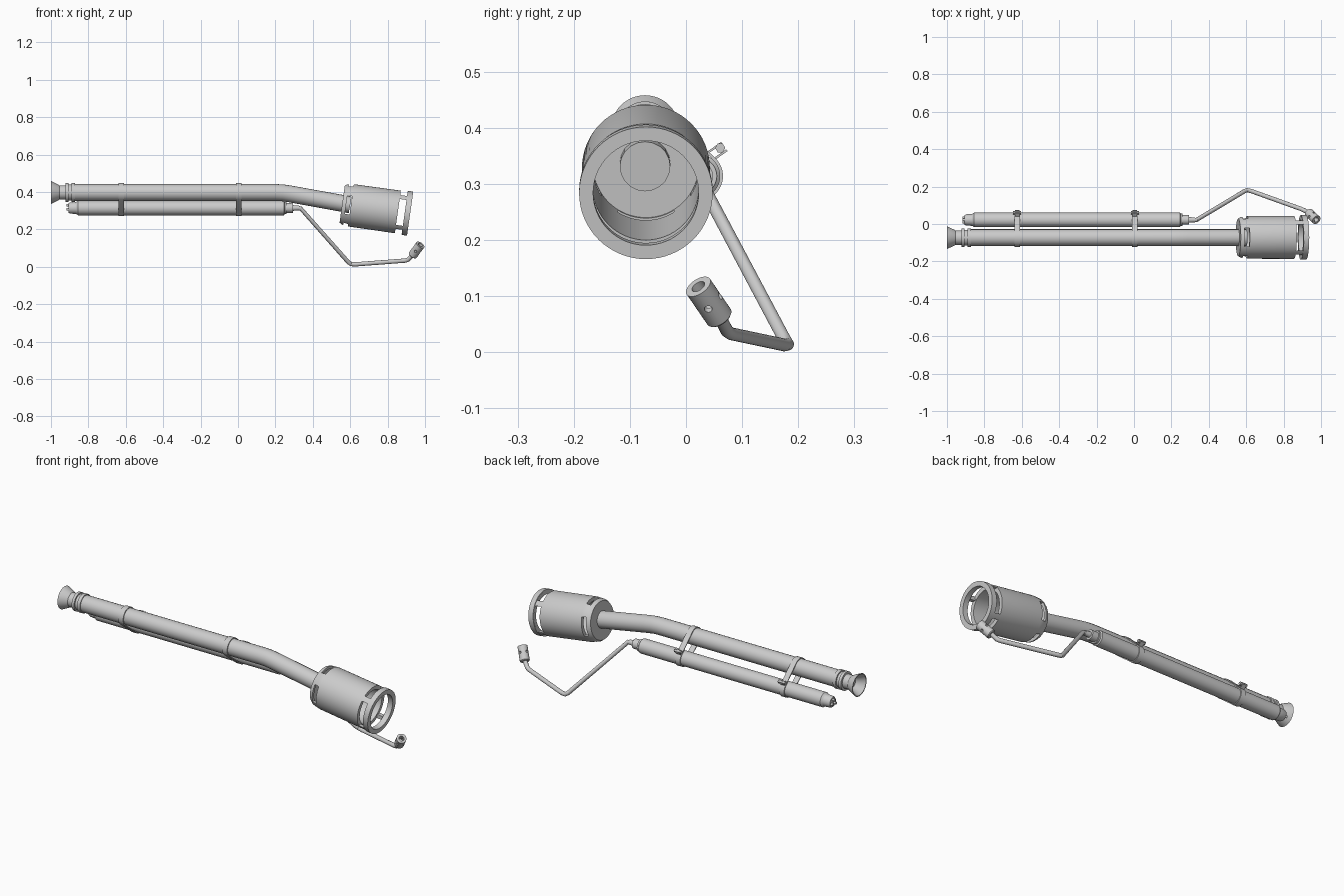
import bpy, bmesh, math
from mathutils import Vector, Matrix

if "Cube" in bpy.data.objects:
    bpy.data.objects.remove(bpy.data.objects["Cube"])

steel = bpy.data.materials.new("plain_grey")
steel.use_nodes = True
steel.diffuse_color = (0.6, 0.6, 0.6, 1)
steel.node_tree.nodes["Principled BSDF"].inputs["Base Color"].default_value = (0.6, 0.6, 0.6, 1)


def activate(ob):
    bpy.ops.object.select_all(action='DESELECT')
    ob.select_set(True)
    bpy.context.view_layer.objects.active = ob


def finish(name, bm):
    bmesh.ops.remove_doubles(bm, verts=bm.verts, dist=1e-5)
    bmesh.ops.recalc_face_normals(bm, faces=bm.faces)
    me = bpy.data.meshes.new(name)
    bm.to_mesh(me)
    bm.free()
    ob = bpy.data.objects.new(name, me)
    bpy.context.collection.objects.link(ob)
    me.materials.append(steel)
    smooth(ob)
    return ob


def smooth(ob):
    activate(ob)
    bpy.ops.object.shade_smooth_by_angle(angle=math.radians(30))


def frame(origin, direction):
    z = Vector(direction).normalized()
    x = Vector((0, 1, 0))
    x = (x - z * x.dot(z)).normalized()
    y = z.cross(x)
    return Matrix.Translation(origin) @ Matrix((x, y, z)).transposed().to_4x4()


def lathe(name, profile, origin, direction, n=48):
    """Turn (distance, radius) points about an axis."""
    bm = bmesh.new()
    m = frame(origin, direction)
    rings = [[bm.verts.new(m @ Vector((r * math.cos(math.tau * i / n),
                                       r * math.sin(math.tau * i / n), s)))
              for i in range(n)] for s, r in profile]
    for a, b in zip(rings, rings[1:]):
        for i in range(n):
            bm.faces.new((a[i - 1], a[i], b[i], b[i - 1]))
    return finish(name, bm)


def tube(name, points, radius):
    cu = bpy.data.curves.new(name, 'CURVE')
    cu.dimensions = '3D'
    cu.bevel_depth = radius
    cu.bevel_resolution = 8
    cu.use_fill_caps = True
    sp = cu.splines.new('POLY')
    sp.points.add(len(points) - 1)
    for p, co in zip(sp.points, points):
        p.co = (*co, 1)
    ob = bpy.data.objects.new(name, cu)
    bpy.context.collection.objects.link(ob)
    cu.materials.append(steel)
    activate(ob)
    bpy.ops.object.convert(target='MESH')
    ob = bpy.context.object
    smooth(ob)
    return ob


def box(name, matrix, centre, size):
    bm = bmesh.new()
    bmesh.ops.create_cube(bm, size=1, matrix=matrix @ Matrix.Translation(centre)
                          @ Matrix.Diagonal((*size, 1)))
    return finish(name, bm)


def cut(ob, cutter):
    mod = ob.modifiers.new("cut", 'BOOLEAN')
    mod.operation = 'DIFFERENCE'
    mod.solver = 'EXACT'
    mod.object = cutter
    activate(ob)
    bpy.ops.object.modifier_apply(modifier=mod.name)
    bpy.data.objects.remove(cutter)


MY, MZ = -0.073, 0.397      # main pipe axis
CY, CZ = 0.022, 0.314       # canister axis

# Main pipe with a gentle bend into the burner
tube("main_pipe", [(-0.88, MY, MZ), (0.2, MY, MZ), (0.24, MY, 0.395),
                   (0.28, MY, 0.389), (0.6, MY, 0.331)], 0.045)

# Flared, hollow tail with two collars
lathe("flared_tail", [(.045, 0), (.045, .03), (0, .056), (0, .061), (.04, .042), (.045, .038),
                      (.078, .038), (.078, .05), (.093, .05), (.093, .042), (.11, .042),
                      (.11, .05), (.128, .05), (.128, 0)], (-1, MY, MZ), (1, 0, 0))

# Burner cup, open at the far end
cup_origin, cup_dir = (0.557, -0.0715, 0.335), (1, 0, -0.141)
cup = lathe("burner_cup", [(0, 0), (0, .1), (.012, .108), (.05, .114), (.32, .115), (.338, .115),
                           (.338, .119), (.367, .119), (.367, .094), (.014, .094), (.014, 0)],
            cup_origin, cup_dir, 64)
m = frame(cup_origin, cup_dir)
for k in range(4):
    turn = m @ Matrix.Rotation(k * math.pi / 2, 4, 'Z')
    cut(cup, box("slot_cutter", turn, (0.11, 0, 0.034), (0.08, 0.1, 0.026)))
    cut(cup, box("slot_cutter", turn, (0.11, 0, 0.319), (0.1, 0.14, 0.037)))

# Gas canister with tapered cap, stepped neck and valve
lathe("canister", [(0, 0), (0, .026), (.008, .03), (.04, .032), (.05, .039), (1.15, .039),
                   (1.155, .033), (1.165, .033), (1.165, .026), (1.2, .026), (1.2, .015),
                   (1.23, .013), (1.23, 0)], (-0.905, CY, CZ), (1, 0, 0))
for k in range(3):
    a = k * math.tau / 3 + math.pi / 2
    lathe("cap_stud", [(0, 0), (0, .007), (.02, .007), (.02, 0)],
          (-0.917, CY + 0.014 * math.cos(a), CZ + 0.014 * math.sin(a)), (1, 0, 0), 16)


# Straps wrapped round both pipes, with a clamp bolt
def strap(x, width=0.03):
    gap = Vector((CY - MY, CZ - MZ))
    base = math.atan2(gap.y, gap.x)
    loops = []
    for grow in (0, 0.005):
        loop = []
        for cy, cz, r, start in ((CY, CZ, .039, base - math.pi / 2),
                                 (MY, MZ, .045, base + math.pi / 2)):
            for i in range(21):
                a = start + math.pi * i / 20
                loop.append((cy + (r + grow) * math.cos(a), cz + (r + grow) * math.sin(a)))
        loops.append(loop)
    bm = bmesh.new()
    rows = [[bm.verts.new((x + dx, y, z)) for y, z in loops[g]]
            for dx, g in ((-width / 2, 0), (-width / 2, 1), (width / 2, 1), (width / 2, 0))]
    for j in range(4):
        a, b = rows[j - 1], rows[j]
        for i in range(len(a)):
            bm.faces.new((a[i - 1], a[i], b[i], b[i - 1]))
    finish("strap", bm)
    lug = Matrix.Translation((x, 0.056, 0.358)) @ Matrix.Rotation(math.radians(35), 4, 'X')
    for side in (-1, 1):
        box("clamp_lug", lug, (0, 0, side * 0.008), (0.024, 0.03, 0.004))
    lathe("clamp_bolt", [(0, 0), (0, .009), (.042, .009), (.042, 0)],
          (x - 0.021, 0.061, 0.364), (1, 0, 0), 6)


for x in (-0.625, 0.005):
    strap(x)

# Thin pilot tube
tube("pilot_tube", [(0.31, CY, CZ), (0.335, CY, 0.312), (0.59, 0.175, 0.024),
                    (0.605, 0.181, 0.014), (0.63, 0.175, 0.013), (0.895, 0.08, 0.033),
                    (0.91, 0.073, 0.038), (0.945, 0.054, 0.075)], 0.0115)

# Pilot nozzle with a bore and side holes
start, end = Vector((0.933, 0.061, 0.06)), Vector((0.975, 0.022, 0.117))
axis = end - start
length = axis.length
nozzle = lathe("pilot_nozzle", [(0, 0), (0, .021), (.004, .025), (length, .025), (length, .013),
                                (length - .045, .013), (length - .045, 0)], start, axis, 32)
m = frame(start, axis)
for k in range(4):
    turn = m @ Matrix.Rotation(k * math.pi / 2, 4, 'Z')
    cut(nozzle, lathe("hole_cutter", [(0, 0), (0, .007), (.04, .007), (.04, 0)],
                      turn @ Vector((0.008, 0, length * 0.55)), turn.to_3x3() @ Vector((1, 0, 0)), 16))

for ob in bpy.data.objects:
    if ob.type == 'MESH' and ob.name in ("burner_cup", "pilot_nozzle"):
        smooth(ob)
